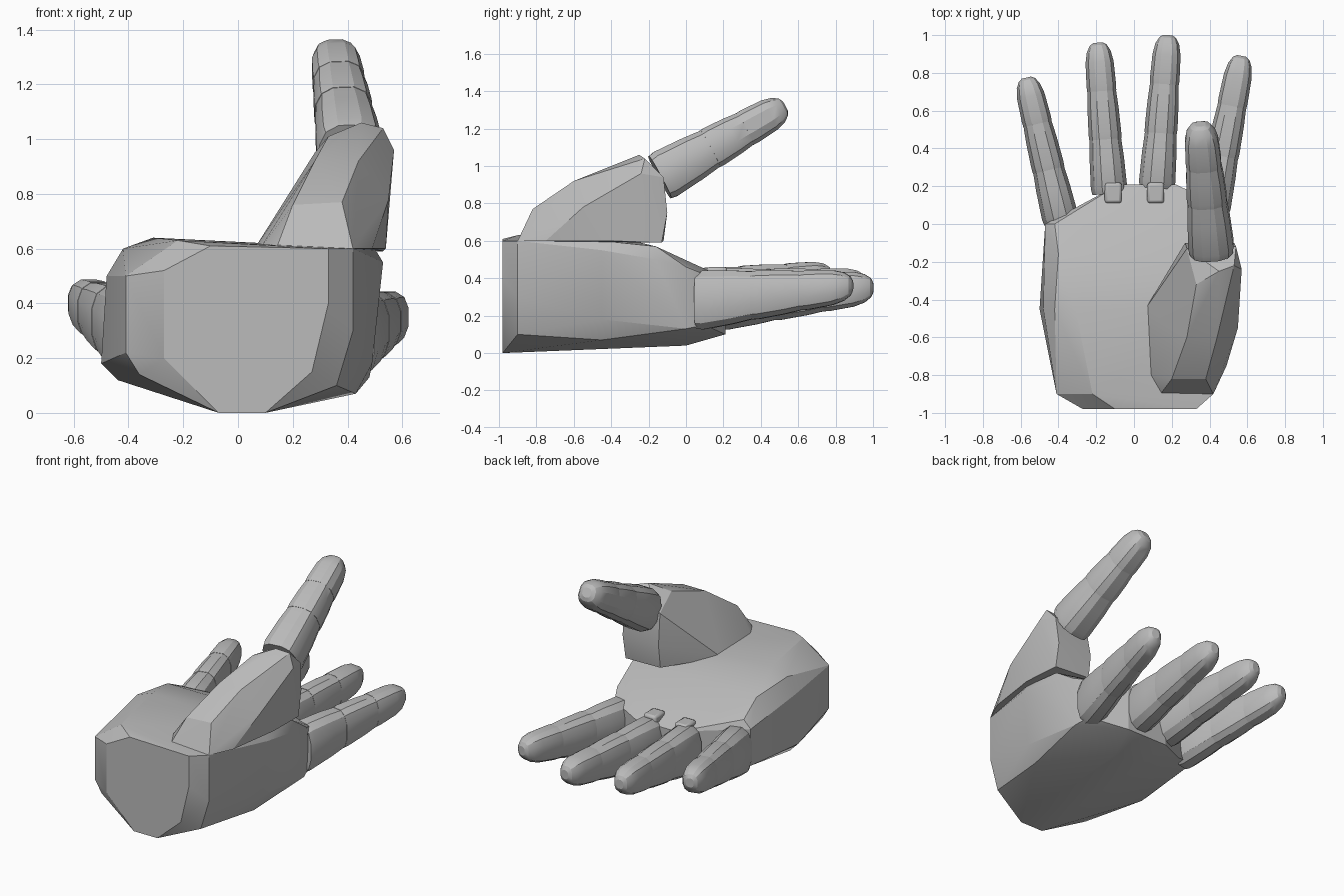
import bpy, bmesh, math
from mathutils import Vector

cube = bpy.data.objects.get("Cube")
if cube:
    bpy.data.objects.remove(cube, do_unlink=True)

skin = bpy.data.materials.new("plain grey")
skin.use_nodes = True
grey = (0.5, 0.5, 0.5, 1)
skin.diffuse_color = grey
skin.node_tree.nodes["Principled BSDF"].inputs["Base Color"].default_value = grey


def hull(name, points, angle=25, bevel=0.0):
    """Solid faceted shell around a cloud of points."""
    bm = bmesh.new()
    for p in points:
        bm.verts.new(p)
    result = bmesh.ops.convex_hull(bm, input=bm.verts)
    loose = {g for g in result["geom_interior"] if isinstance(g, bmesh.types.BMVert)}
    bmesh.ops.delete(bm, geom=list(loose), context="VERTS")
    bmesh.ops.dissolve_limit(bm, angle_limit=math.radians(2), verts=bm.verts, edges=bm.edges)
    bmesh.ops.recalc_face_normals(bm, faces=bm.faces)
    mesh = bpy.data.meshes.new(name)
    bm.to_mesh(mesh)
    bm.free()
    mesh.materials.append(skin)
    obj = bpy.data.objects.new(name, mesh)
    bpy.context.collection.objects.link(obj)
    if bevel:
        mod = obj.modifiers.new("soft_edges", "BEVEL")
        mod.width, mod.segments, mod.limit_method = bevel, 2, "ANGLE"
    bpy.ops.object.select_all(action="DESELECT")
    obj.select_set(True)
    bpy.context.view_layer.objects.active = obj
    bpy.ops.object.shade_smooth_by_angle(angle=math.radians(angle))
    return obj


def ring(centre, side, up, w, h, count=12):
    """Rounded-square cross-section."""
    pts = []
    for i in range(count):
        a = math.tau * (i + 0.5) / count
        c, s = math.cos(a), math.sin(a)
        pts.append(centre + side * w * math.copysign(abs(c) ** 0.75, c)
                   + up * h * math.copysign(abs(s) ** 0.75, s))
    return pts


def digit(name, base, tip, up, base_size, tip_size, joints=(0.0, 0.36, 0.68, 1.0)):
    """Three tapering segments, each a little fuller than the next one's root."""
    base, tip, up = Vector(base), Vector(tip), Vector(up)
    axis = tip - base
    side = axis.cross(up).normalized()
    for part, (t0, t1) in zip(("root", "middle", "tip"), zip(joints, joints[1:])):
        stations = [(0, 0.97), (0.12, 1.0), (0.65, 1.0), (1.03, 0.95)]
        if part == "root":
            stations[0] = (0, 0.93)
        if part == "tip":
            stations = [(0, 0.97), (0.12, 1), (0.6, 1), (0.82, 0.87), (0.95, 0.62), (1, 0.35)]
        pts = []
        for s, scale in stations:
            t = t0 + (t1 - t0) * s
            w = base_size[0] + (tip_size[0] - base_size[0]) * t
            h = base_size[1] + (tip_size[1] - base_size[1]) * t
            pts += ring(base + axis * t, side, up, w * scale, h * scale)
        hull(f"{name}_{part}", pts)


# Palm: cross-sections from the wrist forward to the knuckles
palm = {
    -0.98: [(-0.27, 0.2), (-0.07, 0), (0.1, 0), (0.27, 0.15), (0.33, 0.4), (0.33, 0.6),
            (-0.1, 0.61), (-0.27, 0.52)],
    -0.9: [(-0.41, 0.5), (-0.41, 0.22), (-0.36, 0.14), (0.42, 0.6), (0.42, 0.3),
           (0.36, 0.1), (-0.22, 0.63)],
    -0.45: [(-0.5, 0.18), (-0.44, 0.12), (-0.48, 0.5), (-0.42, 0.6), (-0.31, 0.64),
            (0.1, 0.62), (0.5, 0.6), (0.53, 0.55), (0.49, 0.18), (0.43, 0.07)],
    -0.16: [(0.5, 0.57), (-0.4, 0.57), (0.52, 0.5)],
    0.0: [(-0.47, 0.2), (-0.47, 0.44), (-0.42, 0.49), (0.48, 0.13), (0.5, 0.46),
          (-0.05, 0.04), (0.15, 0.04)],
    0.1: [(0.45, 0.15), (0.45, 0.42), (-0.28, 0.13), (-0.26, 0.42)],
    0.21: [(-0.08, 0.1), (0.22, 0.1), (-0.08, 0.4), (0.22, 0.4)],
}
hull("palm", [(x, y, z) for y, row in palm.items() for x, z in row], 22)

# Thumb mound: footprint on the palm, rising to the thumb root
mound = [(0.06, -0.45, 0.6), (0.08, -0.8, 0.6), (0.14, -0.9, 0.6), (0.42, -0.9, 0.6),
         (0.49, -0.75, 0.6), (0.54, -0.4, 0.6), (0.53, -0.13, 0.59), (0.27, -0.12, 0.6),
         (0.2, -0.82, 0.76), (0.38, -0.82, 0.77), (0.28, -0.6, 0.92), (0.44, -0.6, 0.92),
         (0.33, -0.32, 1.01), (0.45, -0.25, 1.06), (0.53, -0.22, 1.04), (0.57, -0.24, 0.96),
         (0.55, -0.55, 0.78), (0.28, -0.13, 0.95), (0.54, -0.12, 0.94), (0.27, -0.1, 0.75),
         (0.53, -0.1, 0.75)]
hull("thumb_mound", mound, 22)

# Thumb
lean = Vector((0, -0.47, 0.88))
digit("thumb", (0.41, -0.14, 0.94), (0.35, 0.53, 1.32), lean, (0.125, 0.14), (0.085, 0.085),
      (0.0, 0.4, 0.68, 1.0))

# Fingers: root, fingertip, root half size
up = (0, 0, 1)
fingers = {
    "index_finger": ((0.41, 0.06, 0.28), (0.57, 0.89, 0.36)),
    "middle_finger": ((0.12, 0.19, 0.28), (0.18, 1.0, 0.35)),
    "ring_finger": ((-0.13, 0.16, 0.29), (-0.19, 0.96, 0.37)),
    "little_finger": ((-0.385, 0.01, 0.29), (-0.57, 0.775, 0.41)),
}
for name, (root, tip) in fingers.items():
    digit(name, root, tip, up, (0.1, 0.165), (0.073, 0.085))

# Small knuckle tabs at the two central fingers
for name, x in (("middle_knuckle_tab", 0.115), ("ring_knuckle_tab", -0.11)):
    box = [(x + sx * 0.045, y, z) for sx in (-1, 1) for y in (0.11, 0.22) for z in (0.3, 0.46)]
    hull(name, box, bevel=0.015)
